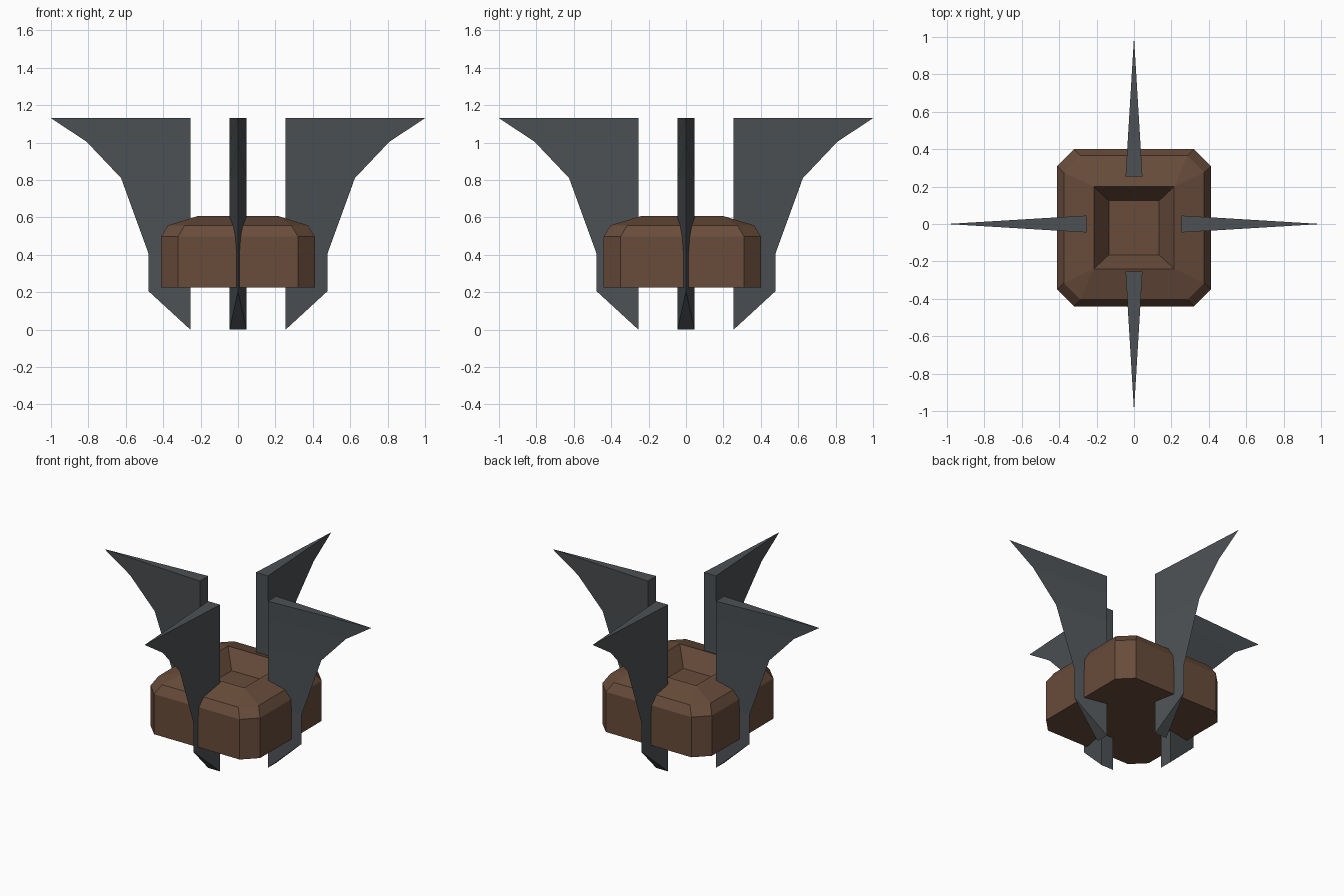
import bpy, bmesh, math
from mathutils import Matrix

if "Cube" in bpy.data.objects:
    bpy.data.objects.remove(bpy.data.objects["Cube"])


def material(name, rgb):
    m = bpy.data.materials.new(name)
    m.diffuse_color = (*rgb, 1)
    m.use_nodes = True
    m.node_tree.nodes["Principled BSDF"].inputs["Base Color"].default_value = m.diffuse_color
    return m


def make_object(name, bm, mat):
    bmesh.ops.recalc_face_normals(bm, faces=bm.faces)
    me = bpy.data.meshes.new(name)
    bm.to_mesh(me)
    bm.free()
    me.materials.append(mat)
    ob = bpy.data.objects.new(name, me)
    bpy.context.collection.objects.link(ob)
    return ob


brown = material("brown", (0.138, 0.072, 0.043))
grey = material("dark grey", (0.074, 0.083, 0.09))

# Block: chamfered square rings from the base up, over the rim and into the hollow
CY = -0.02
bm = bmesh.new()


def ring(hx, hy, c, z):
    pts = [(hx, -hy + c), (hx, hy - c), (hx - c, hy), (-hx + c, hy),
           (-hx, hy - c), (-hx, -hy + c), (-hx + c, -hy), (hx - c, -hy)]
    return [bm.verts.new((x, y + CY, z)) for x, y in pts]


rings = [ring(0.411, 0.42, 0.09, 0.225), ring(0.411, 0.42, 0.09, 0.497),
         ring(0.375, 0.385, 0.09, 0.557), ring(0.215, 0.22, 0, 0.607),
         ring(0.135, 0.145, 0, 0.49)]
for a, b in zip(rings, rings[1:]):
    for i in range(8):
        j = (i + 1) % 8
        bm.faces.new((a[i], a[j], b[j], b[i]))
bm.faces.new(rings[0])
bm.faces.new(rings[-1])
bmesh.ops.remove_doubles(bm, verts=bm.verts, dist=1e-4)
make_object("hollowed_block", bm, brown)

# Fins: wedges with a broad inner face and a knife-thin outer edge
R, W = 0.255, 0.045
EDGE = [(0.478, 0.205), (0.478, 0.405), (0.625, 0.81), (0.81, 1.005), (1.0, 1.13)]


def fin(name, angle):
    bm = bmesh.new()
    outer = [bm.verts.new((r, 0, z)) for r, z in EDGE]
    heights = [0.0] + [z for _, z in EDGE]
    left, right = ([bm.verts.new((R, s * W, z)) for z in heights] for s in (1, -1))
    for side in (left, right):
        bm.faces.new((side[0], side[1], outer[0]))
        for i in range(4):
            bm.faces.new((side[i + 1], side[i + 2], outer[i + 1], outer[i]))
    for i in range(5):
        bm.faces.new((left[i], left[i + 1], right[i + 1], right[i]))
    bm.faces.new((left[0], right[0], outer[0]))
    bm.faces.new((left[-1], right[-1], outer[-1]))
    bm.transform(Matrix.Rotation(angle, 4, 'Z'))
    make_object(name, bm, grey)


for k, side in enumerate(("right", "back", "left", "front")):
    fin(side + "_fin", k * math.pi / 2)
